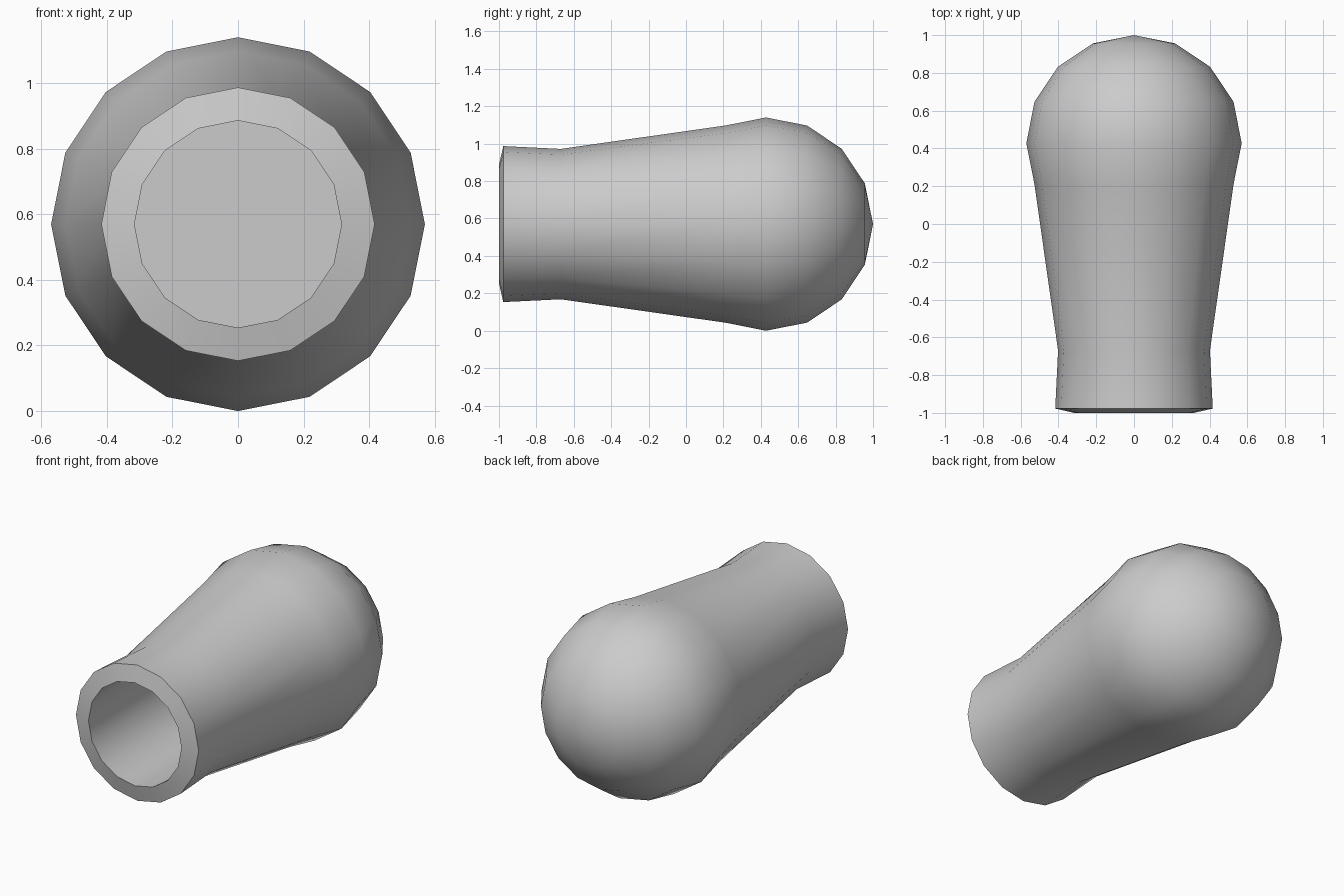
import bpy, bmesh, math

if "Cube" in bpy.data.objects:
    bpy.data.objects.remove(bpy.data.objects["Cube"])

SIDES = 16
CENTRE_Z = 0.57

# Profile as (y, radius): rounded head, tapering neck, flared lip, bore
profile = [(1.0, 0), (0.956, 0.218), (0.832, 0.403), (0.647, 0.527),
           (0.428, 0.57), (0.21, 0.527), (-0.67, 0.402), (-0.977, 0.417),
           (-1.0, 0.316), (0.2, 0.316), (0.2, 0)]


def revolve(name, points):
    """Spin a profile around the y axis into a closed faceted solid."""
    bm = bmesh.new()
    rings = []
    for y, r in points:
        count = SIDES if r else 1
        rings.append([bm.verts.new((r * math.sin(2 * math.pi * i / SIDES), y,
                                    CENTRE_Z + r * math.cos(2 * math.pi * i / SIDES)))
                      for i in range(count)])
    for a, b in zip(rings, rings[1:]):
        for i in range(SIDES):
            j = (i + 1) % SIDES
            quad = [a[i % len(a)], a[j % len(a)], b[j % len(b)], b[i % len(b)]]
            bm.faces.new(list(dict.fromkeys(quad)))
    bmesh.ops.recalc_face_normals(bm, faces=bm.faces)
    mesh = bpy.data.meshes.new(name)
    bm.to_mesh(mesh)
    bm.free()
    obj = bpy.data.objects.new(name, mesh)
    bpy.context.collection.objects.link(obj)
    return obj


# Hollow rounded knob, smooth with crisp lip edges
knob = revolve("hollow_knob", profile)
bpy.context.view_layer.objects.active = knob
knob.select_set(True)
bpy.ops.object.shade_smooth_by_angle(angle=math.radians(40))
